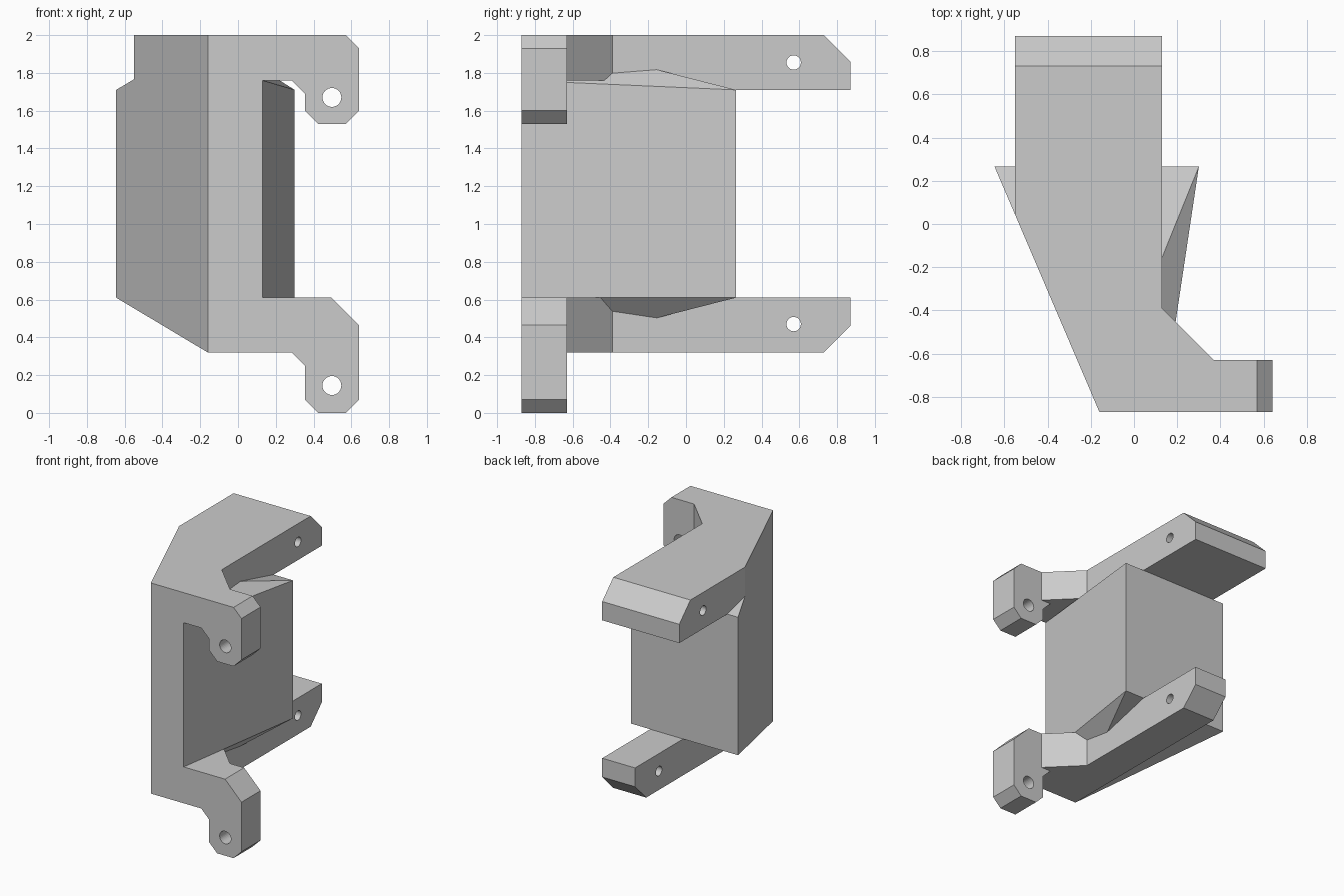
import bpy, bmesh, math
from mathutils import Vector

cube = bpy.data.objects.get("Cube")
if cube:
    bpy.data.objects.remove(cube, do_unlink=True)

grey = bpy.data.materials.new("plain grey")
grey.use_nodes = True
grey.diffuse_color = (0.6, 0.6, 0.6, 1)
grey.node_tree.nodes["Principled BSDF"].inputs["Base Color"].default_value = (0.6, 0.6, 0.6, 1)

FRONT, BACK = -0.87, 0.87       # whole depth
HOOK_BACK = -0.63               # rear of the side hooks
BODY_BACK = 0.265
LEFT, RIGHT = -0.16, 0.13       # front edges of the body


def finish(name, bm):
    bmesh.ops.recalc_face_normals(bm, faces=bm.faces)
    mesh = bpy.data.meshes.new(name)
    bm.to_mesh(mesh)
    bm.free()
    mesh.materials.append(grey)
    obj = bpy.data.objects.new(name, mesh)
    bpy.context.collection.objects.link(obj)
    return obj


def prism(name, profile, axis, lo, hi, cut=None):
    """Extrude a profile along Y or Z, optionally trimmed by a plane."""
    place = (lambda a, b, t: (a, t, b)) if axis == "Y" else (lambda a, b, t: (a, b, t))
    bm = bmesh.new()
    face = bm.faces.new([bm.verts.new(place(a, b, lo)) for a, b in profile])
    moved = bmesh.ops.extrude_face_region(bm, geom=[face])["geom"]
    bmesh.ops.translate(bm, vec=place(0, 0, hi - lo),
                        verts=[v for v in moved if isinstance(v, bmesh.types.BMVert)])
    if cut:
        point, normal = cut
        bmesh.ops.bisect_plane(bm, geom=bm.verts[:] + bm.edges[:] + bm.faces[:],
                               plane_co=point, plane_no=Vector(normal).normalized(),
                               clear_outer=True)
        bmesh.ops.holes_fill(bm, edges=[e for e in bm.edges if e.is_boundary])
    return finish(name, bm)


def hole(name, centre, radius, axis):
    bm = bmesh.new()
    bmesh.ops.create_cone(bm, cap_ends=True, segments=32, radius1=radius,
                          radius2=radius, depth=2)
    obj = finish(name, bm)
    obj.location = centre
    obj.rotation_euler = (0, math.pi / 2, 0) if axis == "X" else (math.pi / 2, 0, 0)
    obj.hide_render = True
    return obj


def combine(target, tool, operation):
    mod = target.modifiers.new(operation.lower(), "BOOLEAN")
    mod.operation, mod.solver, mod.object = operation, "EXACT", tool
    bpy.context.view_layer.update()
    bpy.context.view_layer.objects.active = target
    bpy.ops.object.modifier_apply(modifier=mod.name)
    bpy.data.objects.remove(tool, do_unlink=True)


# Tapered body, flaring towards the back
bm = bmesh.new()
for x, y, low, high in ((LEFT, FRONT, 0.32, 2), (RIGHT, FRONT, 0.61, 1.76),
                        (-0.645, BODY_BACK, 0.61, 1.71), (0.3, BODY_BACK, 0.61, 1.71)):
    for z in (low, high):
        bm.verts.new((x, y, z))
bmesh.ops.convex_hull(bm, input=bm.verts)
bracket = finish("bracket", bm)

# Wide upper arm whose left wall follows the body wall
wall_y = FRONT + (BODY_BACK - FRONT) * (LEFT + 0.55) / (LEFT + 0.645)
upper_arm = prism("upper_arm",
                  [(LEFT, FRONT), (RIGHT, FRONT), (RIGHT, BACK), (-0.55, BACK), (-0.55, wall_y)],
                  "Z", 1.71, 2, ((0, 0.73, 2), (0, 1, 1)))

# Narrow lower arm
lower_arm = prism("lower_arm",
                  [(LEFT, FRONT), (RIGHT, FRONT), (RIGHT, BACK), (LEFT, BACK)],
                  "Z", 0.32, 0.61, ((0, 0.73, 0.32), (0, 1, -1)))

# Slanted gussets between the arms and the hooks
gusset = [(0, FRONT), (0.28, FRONT), (0.28, HOOK_BACK), (0.37, HOOK_BACK),
          (RIGHT, -0.39), (0, -0.39)]
upper_gusset = prism("upper_gusset", gusset, "Z", 1.76, 2)
lower_gusset = prism("lower_gusset", gusset, "Z", 0.32, 0.61)


# Side hooks with chamfered tips
def hook(name, base, under, top, chamfer):
    profile = [(0, under), (0.285, under), (0.355, under - 0.07), (0.355, base + 0.07),
               (0.425, base), (0.57, base), (0.64, base + 0.07),
               (0.64, top - chamfer), (0.64 - chamfer, top), (0, top)]
    return prism(name, profile, "Y", FRONT, HOOK_BACK)


upper_hook = hook("upper_hook", 1.53, 1.76, 2, 0.07)
lower_hook = hook("lower_hook", 0, 0.32, 0.61, 0.145)

for part in (upper_arm, lower_arm, upper_gusset, lower_gusset, upper_hook, lower_hook):
    combine(bracket, part, "UNION")

# Bolt holes through the arms and hooks
for z in (1.855, 0.47):
    combine(bracket, hole("arm_hole", (0, 0.57, z), 0.038, "X"), "DIFFERENCE")
for z in (1.67, 0.145):
    combine(bracket, hole("hook_hole", (0.497, -0.8, z), 0.05, "Y"), "DIFFERENCE")

# Tidy flat faces and keep a single material
bm = bmesh.new()
bm.from_mesh(bracket.data)
bmesh.ops.remove_doubles(bm, verts=bm.verts, dist=0.0005)
for face in bm.faces:
    face.material_index = 0
    face.smooth = False
bm.to_mesh(bracket.data)
bm.free()
bracket.data.materials.clear()
bracket.data.materials.append(grey)
